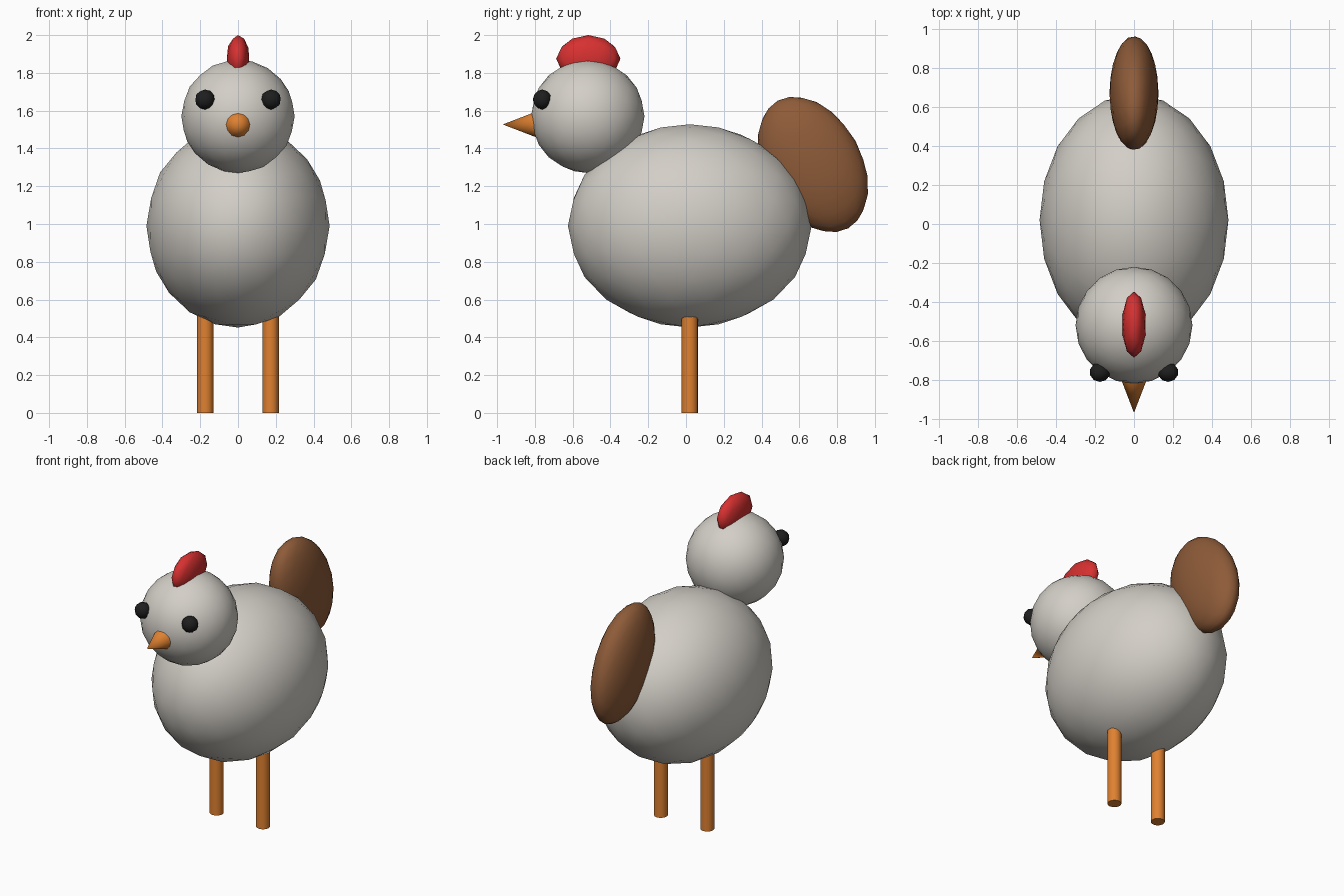
import bpy
import math

if "Cube" in bpy.data.objects:
    bpy.data.objects.remove(bpy.data.objects["Cube"], do_unlink=True)


def material(name, rgb):
    mat = bpy.data.materials.new(name)
    mat.use_nodes = True
    colour = (*rgb, 1.0)
    mat.diffuse_color = colour
    bsdf = next(n for n in mat.node_tree.nodes if n.type == 'BSDF_PRINCIPLED')
    bsdf.inputs["Base Color"].default_value = colour
    return mat


white = material("off_white", (0.65, 0.62, 0.57))
red = material("red", (0.68, 0.03, 0.03))
orange = material("orange", (0.74, 0.22, 0.03))
brown = material("brown", (0.27, 0.105, 0.04))
black = material("black", (0.013, 0.013, 0.013))


def finish(name, mat, angle):
    obj = bpy.context.object
    obj.name = obj.data.name = name
    obj.data.materials.append(mat)
    bpy.ops.object.transform_apply(location=False, rotation=True, scale=True)
    bpy.ops.object.shade_smooth_by_angle(angle=math.radians(angle))
    return obj


def ball(name, mat, centre, radii, detail=3, tilt=0.0):
    bpy.ops.mesh.primitive_ico_sphere_add(
        subdivisions=detail, radius=1, location=centre, rotation=(tilt, 0, 0))
    bpy.context.object.scale = radii
    return finish(name, mat, 60)


# Body, head, comb and tail
ball("body", white, (0, 0.02, 0.99), (0.485, 0.645, 0.538))
ball("head", white, (0, -0.52, 1.57), (0.3, 0.3, 0.3))
ball("comb", red, (0, -0.517, 1.875), (0.062, 0.17, 0.125), detail=2)
ball("tail", brown, (0, 0.672, 1.315), (0.126, 0.258, 0.386), tilt=math.radians(29))

# Beak
bpy.ops.mesh.primitive_cone_add(
    vertices=12, radius1=0.073, radius2=0, depth=0.19,
    location=(0, -0.875, 1.527), rotation=(math.pi / 2, 0, 0))
finish("beak", orange, 50)

# Eyes and legs on both sides
for side, sign in (("left", 1), ("right", -1)):
    ball(side + "_eye", black, (sign * 0.175, -0.761, 1.659), (0.053, 0.05, 0.053), detail=2)
    bpy.ops.mesh.primitive_cylinder_add(
        vertices=16, radius=0.043, depth=0.62, location=(sign * 0.173, 0.02, 0.31))
    finish(side + "_leg", orange, 40)
